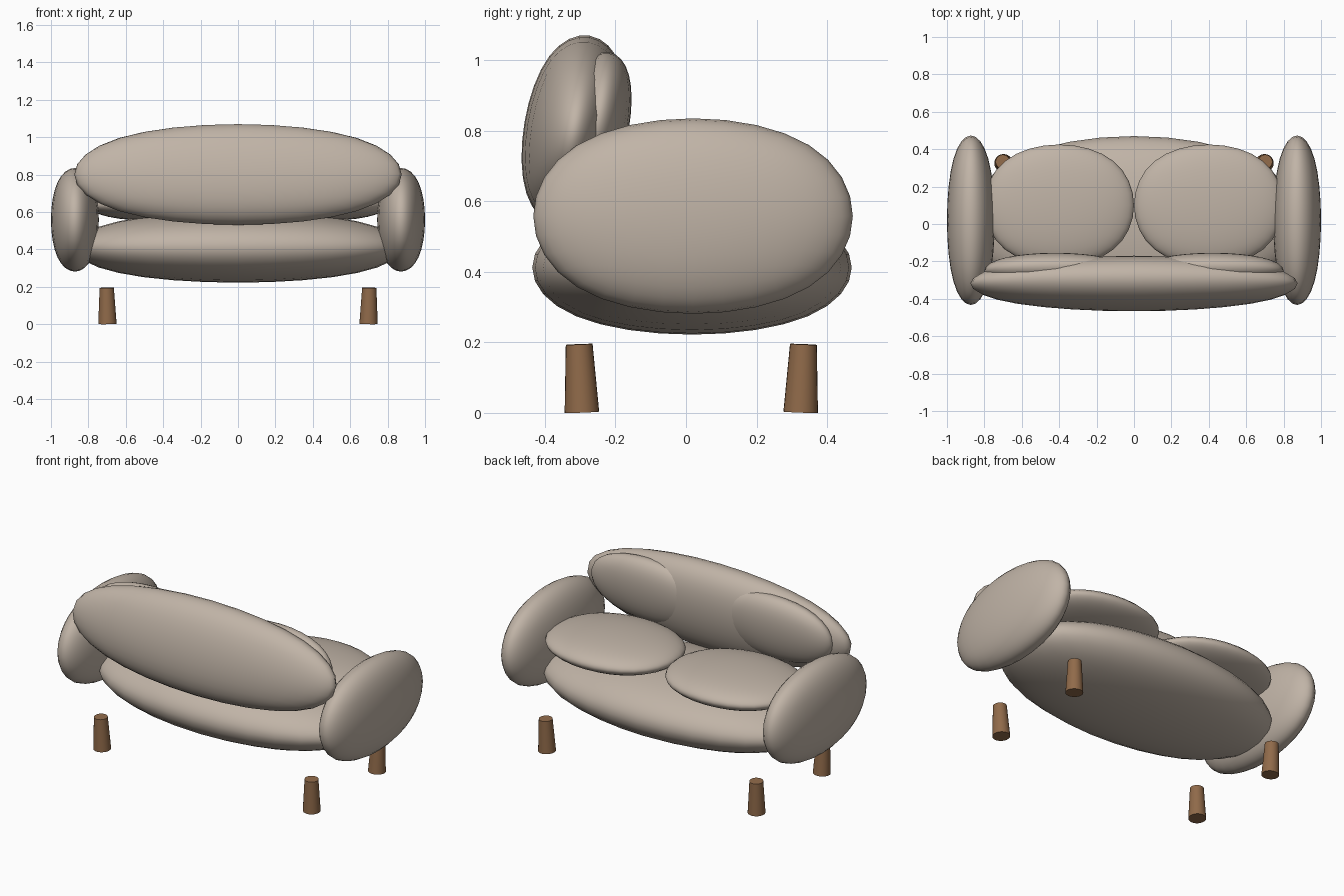
import bpy, math

if "Cube" in bpy.data.objects:
    bpy.data.objects.remove(bpy.data.objects["Cube"])


def material(name, rgb):
    m = bpy.data.materials.new(name)
    m.diffuse_color = (*rgb, 1.0)
    m.use_nodes = True
    m.node_tree.nodes["Principled BSDF"].inputs["Base Color"].default_value = m.diffuse_color
    return m


fabric = material("taupe_fabric", (0.53, 0.455, 0.385))
wood = material("brown_wood", (0.28, 0.145, 0.068))

LIMIT = 0.8395  # extent of a fully subdivided unit cube along its axes


def cushion(name, centre, half, tilt=0.0):
    """Soft pillow form: subdivided cube with the given half sizes."""
    bpy.ops.mesh.primitive_cube_add(size=2.0 / LIMIT, location=centre)
    ob = bpy.context.object
    ob.name = name
    ob.scale = half
    ob.rotation_euler = (tilt, 0, 0)
    sub = ob.modifiers.new("soft", 'SUBSURF')
    sub.levels = sub.render_levels = 3
    ob.data.materials.append(fabric)
    for p in ob.data.polygons:
        p.use_smooth = True
    return ob


def leg(name, x, y, lean_x, lean_y):
    """Tapered round leg, wider at the foot, leaning slightly outward."""
    bpy.ops.mesh.primitive_cone_add(vertices=24, radius1=0.049, radius2=0.038,
                                    depth=0.193, location=(x, y, 0.098))
    ob = bpy.context.object
    ob.name = name
    ob.rotation_euler = (lean_x, lean_y, 0)
    ob.data.materials.append(wood)
    bpy.ops.object.shade_smooth_by_angle(angle=math.radians(35))


# Seat base and leaning backrest
cushion("seat_base", (0, 0.017, 0.412), (0.88, 0.453, 0.19))
cushion("backrest", (0, -0.318, 0.80), (0.875, 0.142, 0.273), math.radians(-9.5))

# Paired parts
for side, s in (("left", -1), ("right", 1)):
    cushion(side + "_arm", (s * 0.872, 0.02, 0.558), (0.128, 0.453, 0.277))
    cushion(side + "_seat_cushion", (s * 0.40, 0.10, 0.635), (0.40, 0.325, 0.085))
    cushion(side + "_back_cushion", (s * 0.42, -0.25, 0.825), (0.38, 0.09, 0.20),
            math.radians(-9.5))
    for end, e in (("front", -1), ("back", 1)):
        leg(f"{side}_{end}_leg", s * 0.70, 0.015 + e * 0.314,
            -e * 0.04, s * 0.02)
